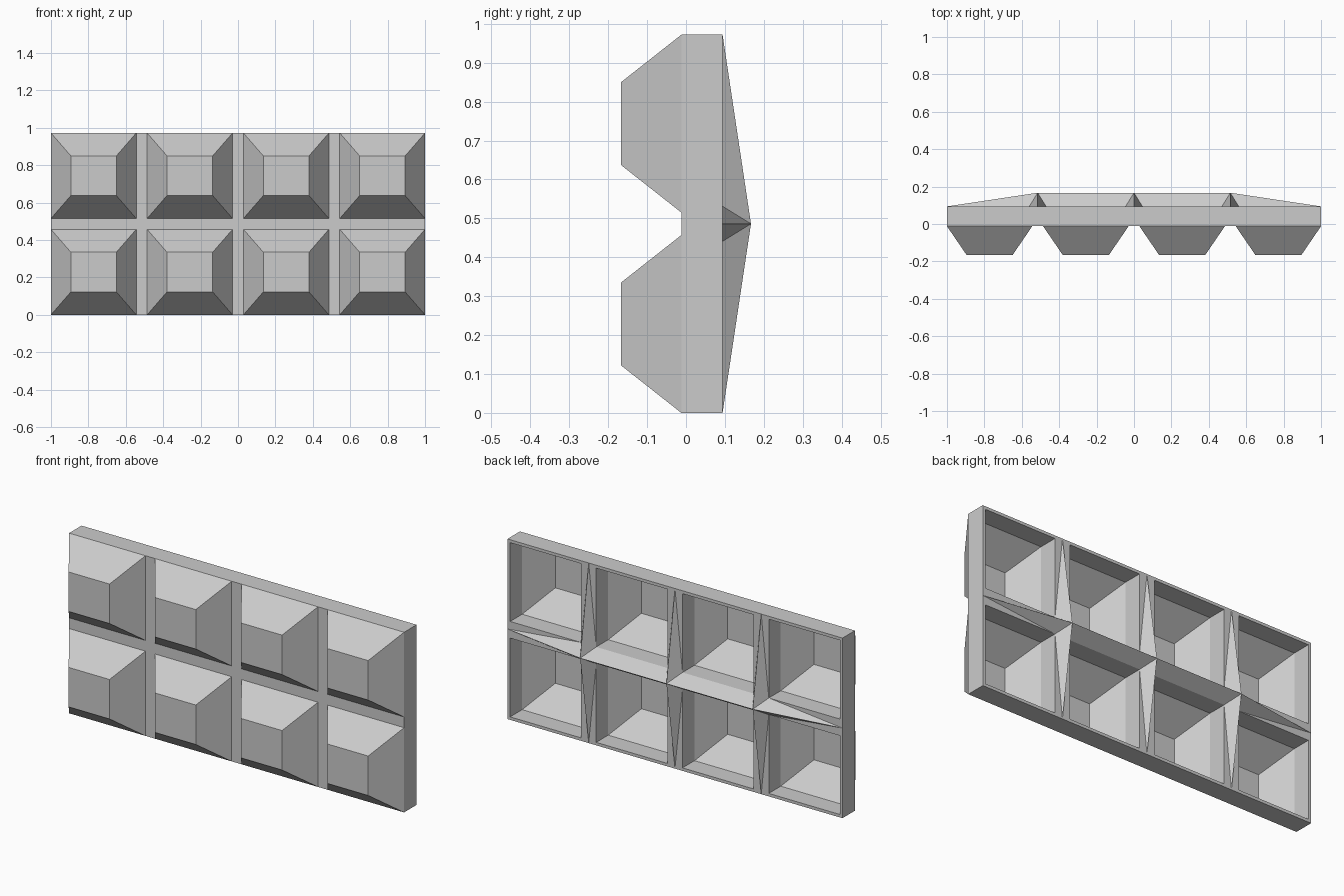
import bpy, bmesh
from mathutils import Vector

if "Cube" in bpy.data.objects:
    bpy.data.objects.remove(bpy.data.objects["Cube"])

H = 0.972                          # panel height
MZ = H / 2
FRONT, BACK = -0.012, 0.094        # slab planes
TIP, PEAK = -0.167, 0.167          # front pyramids, back ridges
GAP, RIB = 0.029, 0.045            # half widths of groove and rib
RIM = 0.016                        # outer wall thickness
RIBS_X = (-0.515, 0.0, 0.515)


def add(bm, pts, ref, inward=False):
    """Add a face pointing away from (or towards) a reference point."""
    f = bm.faces.new([bm.verts.new(p) for p in pts])
    f.normal_update()
    d = f.normal.dot(f.calc_center_median() - Vector(ref))
    if (d < 0) != inward:
        f.normal_flip()


def rect(x0, x1, z0, z1, y, ix=0.0, iz=0.0):
    return [(x0 + ix, y, z0 + iz), (x1 - ix, y, z0 + iz),
            (x1 - ix, y, z1 - iz), (x0 + ix, y, z1 - iz)]


def loft(bm, rings, ref, inward=False, cap=False):
    for a, b in zip(rings, rings[1:]):
        for i in range(4):
            j = (i + 1) % 4
            add(bm, [a[i], a[j], b[j], b[i]], ref, inward)
    if cap:
        add(bm, rings[-1], ref, inward)


def finish(bm, name):
    bmesh.ops.remove_doubles(bm, verts=bm.verts, dist=1e-5)
    me = bpy.data.meshes.new(name)
    bm.to_mesh(me)
    bm.free()
    bpy.context.collection.objects.link(bpy.data.objects.new(name, me))


def spans(cuts, half, lo, hi, end):
    """Intervals left between cuts of a given half width."""
    a = [lo + end] + [c + half for c in cuts]
    b = [c - half for c in cuts] + [hi - end]
    return list(zip(a, b))


fx, fz = spans(RIBS_X, GAP, -1, 1, 0), spans([MZ], GAP, 0, H, 0)
bx, bz = spans(RIBS_X, RIB, -1, 1, RIM), spans([MZ], RIB, 0, H, RIM)

# Truncated pyramids on the front
bm = bmesh.new()
for x0, x1 in fx:
    for z0, z1 in fz:
        ref = ((x0 + x1) / 2, 0.03, (z0 + z1) / 2)
        loft(bm, [rect(x0, x1, z0, z1, FRONT),
                  rect(x0, x1, z0, z1, TIP, 0.106, 0.122)], ref, cap=True)
finish(bm, "front_pyramids")

# Hollow pockets behind them
bm = bmesh.new()
for x0, x1 in bx:
    for z0, z1 in bz:
        ref = ((x0 + x1) / 2, 0.03, (z0 + z1) / 2)
        loft(bm, [rect(x0, x1, z0, z1, BACK),
                  rect(x0, x1, z0, z1, FRONT + 0.004),
                  rect(x0, x1, z0, z1, TIP + RIM, 0.098, 0.114)],
             ref, inward=True, cap=True)
finish(bm, "back_pockets")

# Outer edge band, back rim and front grooves
bm = bmesh.new()
loft(bm, [rect(-1, 1, 0, H, FRONT), rect(-1, 1, 0, H, BACK)], (0, 0.04, MZ))
loft(bm, [rect(-1, 1, 0, H, BACK), rect(-1, 1, 0, H, BACK, RIM, RIM)], (0, -9, MZ))
add(bm, rect(-1, 1, MZ - GAP, MZ + GAP, FRONT), (0, 9, MZ))
for x in RIBS_X:
    for z0, z1 in fz:
        add(bm, rect(x - GAP, x + GAP, z0, z1, FRONT), (x, 9, MZ))
finish(bm, "edge_frame")

# Ridged stiffening ribs on the back
bm = bmesh.new()
far = (0, -99, MZ)
for s in (-1, 1):
    # vertical ribs rise from the rim to a peak at mid height
    for x in RIBS_X:
        apex, start = (x, PEAK, MZ), (x, BACK, MZ + s * MZ)
        for t in (-1, 1):
            corner = (x + t * RIB, BACK, MZ + s * RIB)
            add(bm, [start, corner, apex], far)
            add(bm, [start, (x + t * RIB, BACK, MZ + s * (MZ - RIM)), corner], far)
        add(bm, [start, (x - RIB, BACK, MZ + s * (MZ - RIM)),
                 (x + RIB, BACK, MZ + s * (MZ - RIM))], far)
    # ends of the horizontal rib
    ex = RIBS_X[2] * s
    for t in (-1, 1):
        corner = (ex + s * RIB, BACK, MZ + t * RIB)
        start = (s, BACK, MZ)
        add(bm, [start, corner, (ex, PEAK, MZ)], far)
        add(bm, [start, (s * (1 - RIM), BACK, MZ + t * RIB), corner], far)
    # level middle of the horizontal rib
    for xa, xb in zip(RIBS_X, RIBS_X[1:]):
        add(bm, [(xa + RIB, BACK, MZ + s * RIB), (xb - RIB, BACK, MZ + s * RIB),
                 (xb, PEAK, MZ), (xa, PEAK, MZ)], far)
finish(bm, "back_ribs")
